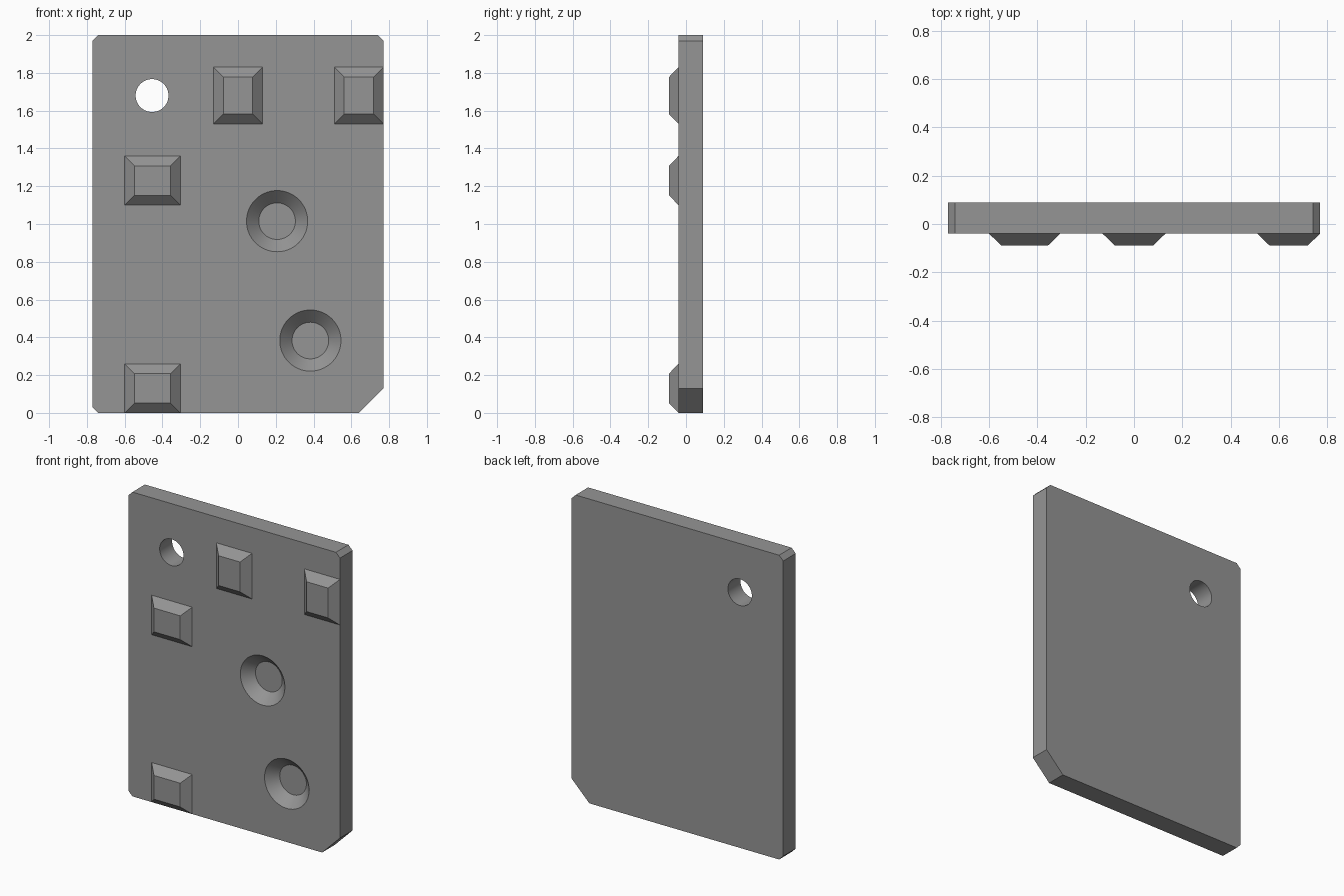
import bpy, bmesh, math
from mathutils import Matrix, Vector

if "Cube" in bpy.data.objects:
    bpy.data.objects.remove(bpy.data.objects["Cube"])

FRONT, BACK = -0.04, 0.09      # plate faces
W = 0.77                       # plate half width

grey = bpy.data.materials.new("grey")
grey.diffuse_color = (0.3, 0.3, 0.3, 1)
grey.use_nodes = True
grey.node_tree.nodes["Principled BSDF"].inputs["Base Color"].default_value = grey.diffuse_color


def make(name, bm):
    bmesh.ops.recalc_face_normals(bm, faces=bm.faces)
    me = bpy.data.meshes.new(name)
    bm.to_mesh(me)
    bm.free()
    me.materials.append(grey)
    ob = bpy.data.objects.new(name, me)
    bpy.context.collection.objects.link(ob)
    return ob


def loft(name, ring_a, y_a, ring_b, y_b):
    """Solid between two matching x-z outlines."""
    bm = bmesh.new()
    a = [bm.verts.new((x, y_a, z)) for x, z in ring_a]
    b = [bm.verts.new((x, y_b, z)) for x, z in ring_b]
    bm.faces.new(a)
    bm.faces.new(b)
    for i in range(len(a)):
        j = (i + 1) % len(a)
        bm.faces.new((a[i], a[j], b[j], b[i]))
    return make(name, bm)


def circle(x, z, r, n=64):
    return [(x + r * math.cos(math.tau * i / n), z + r * math.sin(math.tau * i / n))
            for i in range(n)]


def rect(x0, x1, z0, z1, d=0.0):
    return [(x0 + d, z0 + d), (x1 - d, z0 + d), (x1 - d, z1 - d), (x0 + d, z1 - d)]


# Plate with three small clipped corners and one large one
c, k = 0.03, 0.13
outline = [(-W + c, 0), (W - k, 0), (W, k), (W, 2 - c),
           (W - c, 2), (-W + c, 2), (-W, 2 - c), (-W, c)]
plate = loft("plate", outline, FRONT, outline, BACK)

# Through hole and conical sockets; cutter cones reach past the front face
e, depth, r_out, r_in = 0.02, 0.065, 0.162, 0.097
r_ext = r_out + e * (r_out - r_in) / depth
hole = circle(-0.455, 1.68, 0.087)
cutters = [loft("hole_cutter", hole, FRONT - e, hole, BACK + e)]
for x, z in ((0.207, 1.015), (0.383, 0.383)):
    cutters.append(loft("socket_cutter", circle(x, z, r_ext), FRONT - e,
                        circle(x, z, r_in), FRONT + depth))
for cut in cutters:
    mod = plate.modifiers.new("cut", 'BOOLEAN')
    mod.operation, mod.solver, mod.object = 'DIFFERENCE', 'EXACT', cut

bpy.context.view_layer.objects.active = plate
plate.select_set(True)
for mod in list(plate.modifiers):
    bpy.ops.object.modifier_apply(modifier=mod.name)
for cut in cutters:
    bpy.data.objects.remove(cut)
bpy.ops.object.shade_smooth_by_angle(angle=math.radians(30))

# Raised pads with sloped sides
for x0, x1, z0, z1 in ((-0.13, 0.13, 1.53, 1.83), (W - 0.26, W, 1.53, 1.83),
                       (-0.60, -0.305, 1.10, 1.36), (-0.60, -0.305, 0, 0.26)):
    loft("raised_pad", rect(x0, x1, z0, z1), FRONT,
         rect(x0, x1, z0, z1, 0.052), FRONT - 0.05)
